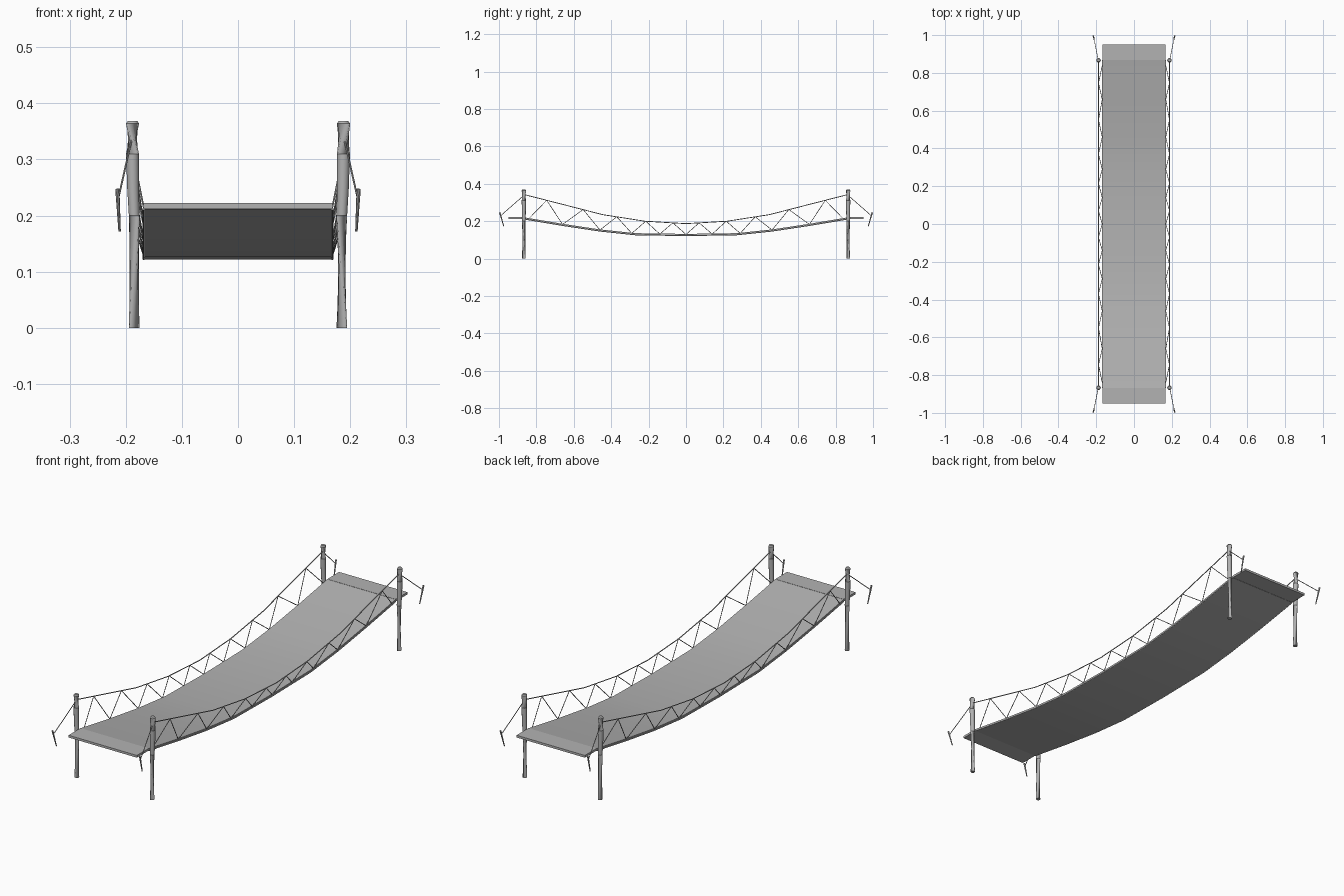
import bpy, bmesh
from mathutils import Vector

cube = bpy.data.objects.get("Cube")
if cube:
    bpy.data.objects.remove(cube, do_unlink=True)

grey = bpy.data.materials.new("plain grey")
grey.use_nodes = True
colour = (0.45, 0.45, 0.45, 1)
grey.diffuse_color = colour
grey.node_tree.nodes["Principled BSDF"].inputs["Base Color"].default_value = colour

DECK_HALF, RAIL_X, POST_Y = 0.168, 0.188, 0.867
DECK = [(0, 0.132), (0.27, 0.136), (0.46, 0.156), (0.66, 0.186), (POST_Y, 0.221)]
RAIL = [(0, 0.187), (0.22, 0.2), (0.445, 0.235), (POST_Y, 0.343)]


def mirrored(half):
    """Full profile along y from its positive half."""
    return [(-y, z) for y, z in reversed(half[1:])] + half


def height(profile, y):
    """Interpolated height of a half profile at distance y."""
    y = abs(y)
    for (y0, z0), (y1, z1) in zip(profile, profile[1:]):
        if y <= y1:
            return z0 + (z1 - z0) * (y - y0) / (y1 - y0)
    return profile[-1][1]


def finish(name, bm):
    bmesh.ops.recalc_face_normals(bm, faces=bm.faces)
    mesh = bpy.data.meshes.new(name)
    bm.to_mesh(mesh)
    bm.free()
    mesh.materials.append(grey)
    obj = bpy.data.objects.new(name, mesh)
    bpy.context.collection.objects.link(obj)
    bpy.ops.object.select_all(action="DESELECT")
    obj.select_set(True)
    bpy.context.view_layer.objects.active = obj
    bpy.ops.object.shade_smooth_by_angle(angle=0.7)
    return obj


def slab(name, profile, thick=0.01):
    """Extrude a strip profile (y, z of the top) across the bridge."""
    bm = bmesh.new()
    rows = []
    for y, z in profile:
        rows.append([bm.verts.new((x, y, z - d)) for x, d in (
            (-DECK_HALF, 0), (DECK_HALF, 0), (DECK_HALF, thick), (-DECK_HALF, thick))])
    for a, b in zip(rows, rows[1:]):
        for i in range(4):
            j = (i + 1) % 4
            bm.faces.new((a[i], a[j], b[j], b[i]))
    bm.faces.new(rows[0])
    bm.faces.new(rows[-1])
    return finish(name, bm)


def tube(name, points, radii, sides=6):
    """Tapered round tube following a list of points."""
    points = [Vector(p) for p in points]
    if not isinstance(radii, (list, tuple)):
        radii = [radii] * len(points)
    bm = bmesh.new()
    rings = []
    for i, p in enumerate(points):
        along = points[min(i + 1, len(points) - 1)] - points[max(i - 1, 0)]
        turn = along.to_track_quat("Z", "Y").to_matrix().to_4x4()
        turn.translation = p
        ring = bmesh.ops.create_circle(bm, segments=sides, radius=radii[i], matrix=turn)
        rings.append(ring["verts"])
    for a, b in zip(rings, rings[1:]):
        for i in range(sides):
            j = (i + 1) % sides
            bm.faces.new((a[i], a[j], b[j], b[i]))
    bm.faces.new(rings[0])
    bm.faces.new(rings[-1])
    return finish(name, bm)


# Walkway with a level landing at each end
slab("walkway", mirrored(DECK))
for end, sy in (("front", -1), ("back", 1)):
    slab(end + "_landing", [(sy * POST_Y, 0.222), (sy * 0.95, 0.222)])

# Hand ropes, edge ropes and zigzag lacing on both sides
FEET = (0, 0.14, 0.29, 0.46, 0.66, 0.84)
TOPS = (0.07, 0.215, 0.37, 0.55, 0.745)
for side, sx in (("left", 1), ("right", -1)):
    tube(side + "_hand_rope", [(sx * RAIL_X, y, z) for y, z in mirrored(RAIL)], 0.0022)
    tube(side + "_edge_rope",
         [(sx * DECK_HALF, y, z - 0.009) for y, z in mirrored(DECK)], 0.0025)
    half = []
    for i, y in enumerate(FEET):
        half.append((sx * DECK_HALF, y, height(DECK, y) - 0.003))
        if i < len(TOPS):
            half.append((sx * RAIL_X, TOPS[i], height(RAIL, TOPS[i])))
    path = [(x, -y, z) for x, y, z in reversed(half[1:])] + half
    for i, (a, b) in enumerate(zip(path, path[1:])):
        tube(f"{side}_lacing_{i + 1}", [a, b], 0.0017, sides=5)

    # Posts, guy ropes and anchor stakes at each corner
    for end, sy in (("front", -1), ("back", 1)):
        corner = f"{end}_{side}_"
        y = sy * POST_Y
        tube(corner + "post",
             [(sx * x, y, z) for x, z in (
                 (0.185, 0), (0.185, 0.2), (0.187, 0.25),
                 (0.188, 0.31), (0.188, 0.364), (0.188, 0.369))],
             [0.0095, 0.0095, 0.0105, 0.0115, 0.0118, 0.008], sides=12)
        tube(corner + "guy_rope",
             [(sx * 0.189, y, 0.338), (sx * 0.213, sy * 0.988, 0.232)], 0.0017)
        tube(corner + "stake",
             [(sx * 0.211, sy * 0.974, 0.172), (sx * 0.215, sy * 0.996, 0.247)],
             [0.0022, 0.0038], sides=8)
